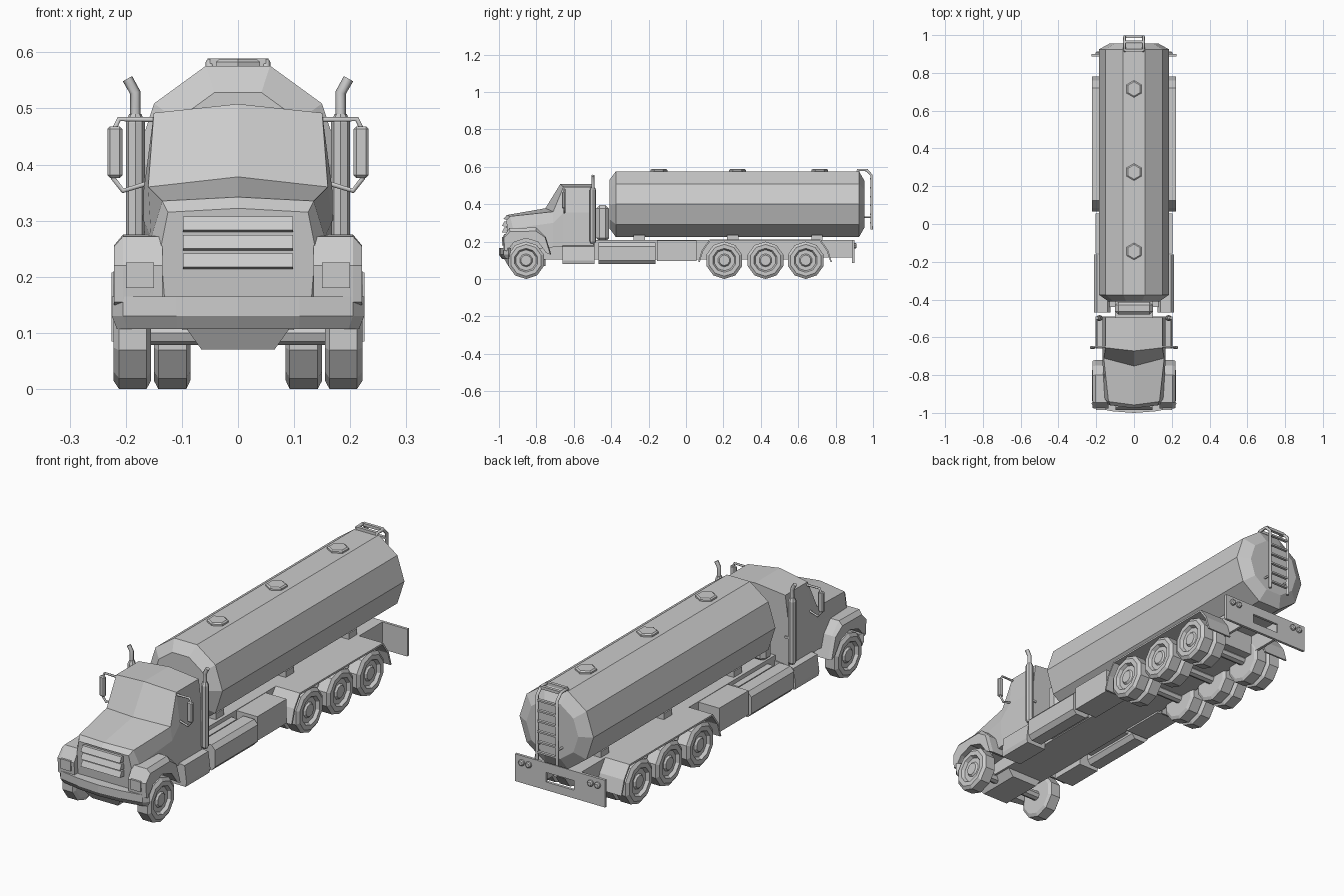
import bpy, bmesh, math

if "Cube" in bpy.data.objects:
    bpy.data.objects.remove(bpy.data.objects["Cube"])


def loft(name, rings):
    """Skin closed rings of points and cap both ends."""
    bm = bmesh.new()
    loops = [[bm.verts.new(p) for p in r] for r in rings]
    n = len(loops[0])
    for a, b in zip(loops, loops[1:]):
        for i in range(n):
            bm.faces.new((a[i], a[(i + 1) % n], b[(i + 1) % n], b[i]))
    bm.faces.new(loops[0])
    bm.faces.new(loops[-1])
    bmesh.ops.recalc_face_normals(bm, faces=bm.faces)
    me = bpy.data.meshes.new(name)
    bm.to_mesh(me)
    bm.free()
    ob = bpy.data.objects.new(name, me)
    bpy.context.collection.objects.link(ob)
    return ob


def box(name, x0, x1, y0, y1, z0, z1, bevel=0):
    ob = loft(name, [[(x0, y0, z), (x1, y0, z), (x1, y1, z), (x0, y1, z)] for z in (z0, z1)])
    if bevel:
        m = ob.modifiers.new("bevel", 'BEVEL')
        m.width = bevel
        m.segments = 1
    return ob


def prism_x(name, pts, x0, x1):
    return loft(name, [[(x, y, z) for y, z in pts] for x in (x0, x1)])


def lathe(name, prof, sides, axis, centre, phase=0.0):
    """Turn (position, radius) pairs about the x, y or z axis."""
    rings = []
    for p, r in prof:
        ring = []
        for i in range(sides):
            a = phase + 2 * math.pi * i / sides
            u, v = r * math.cos(a), r * math.sin(a)
            q = {'x': (p, u, v), 'y': (u, p, v), 'z': (u, v, p)}[axis]
            ring.append(tuple(c + d for c, d in zip(centre, q)))
        rings.append(ring)
    return loft(name, rings)


def tube(name, pts, radius):
    cu = bpy.data.curves.new(name, 'CURVE')
    cu.dimensions = '3D'
    cu.bevel_depth = radius
    cu.bevel_resolution = 1
    cu.use_fill_caps = True
    sp = cu.splines.new('POLY')
    sp.points.add(len(pts) - 1)
    for p, c in zip(sp.points, pts):
        p.co = (*c, 1)
    ob = bpy.data.objects.new(name, cu)
    bpy.context.collection.objects.link(ob)
    return ob


def mirrored(half):
    return half + [(-x, y, z) for x, y, z in reversed(half) if x > 0]


# Ten-sided tank with chamfered ends
lathe("tank", [(-.41, .135), (-.375, .185), (.925, .185), (.955, .13)], 10, 'y', (0, 0, .4))
for y in (-.145, .275, .715):
    lathe("tank_hatch", [(.565, .045), (.583, .045), (.588, .038)], 6, 'z', (0, y, 0), math.pi / 2)

# Rear ladder
for s in (-1, 1):
    x = .05 * s
    tube("ladder_rail", [(x, .915, .568), (x, .92, .583), (x, .965, .583), (x, .992, .555),
                         (x, .992, .265)], .0075)
    tube("ladder_bracket", [(x, .94, .33), (x, .99, .33)], .005)
for k in range(6):
    z = .30 + .047 * k
    box("ladder_rung", -.05, .05, .985, .998, z - .004, z + .004)
for y in (.92, .965):
    box("ladder_top_bar", -.05, .05, y - .007, y + .007, .576, .589)

# Cab and hood in one skin: grille, hood front, windshield base, windshield top, back
cab_sections = [
    [(0, -.975, .322), (.125, -.96, .315), (.138, -.955, .25), (.13, -.955, .15)],
    [(0, -.958, .342), (.135, -.94, .335), (.155, -.925, .27), (.155, -.925, .15)],
    [(0, -.752, .378), (.16, -.71, .36), (.168, -.71, .30), (.166, -.71, .17)],
    [(0, -.672, .508), (.15, -.655, .492), (.168, -.655, .355), (.166, -.655, .17)],
    [(0, -.495, .508), (.15, -.495, .492), (.168, -.495, .355), (.166, -.495, .17)],
]
loft("cab_and_hood", [mirrored(s) for s in cab_sections])

# Grille louvres
for z in (.295, .262, .229):
    prism_x("grille_louvre", [(-.95, z + .012), (-.972, z + .012), (-.984, z - .012), (-.95, z - .016)],
            -.098, .098)

# Bumper and lower valance
rings = []
for z, k in ((.107, .96), (.13, 1), (.165, 1)):
    d = (1 - k) * .4
    rings.append(mirrored([(0, -1 + d, z), (.11, -.992 + d, z), (.205 * k, -.975 + d, z),
                           (.225 * k, -.95, z), (.21 * k, -.935, z), (0, -.935, z)]))
loft("bumper", rings)
loft("valance", [[(-w, y0, z), (w, y0, z), (w, -.75, z), (-w, -.75, z)]
                 for w, y0, z in ((.065, -.95, .07), (.095, -.975, .112))])

# Chassis, open at the rear
box("chassis", -.1, .1, -.92, .7, .105, .208)
box("chassis_deck", -.1, .1, .7, .89, .198, .208)
for s in (-1, 1):
    box("chassis_rail", .088 * s, .1 * s, .7, .89, .115, .2)
for y in (-.25, .25, .7):
    box("tank_cradle", -.085, .085, y - .03, y + .03, .2, .235)

# Rear panel with an opening and lamps
box("rear_panel_top", -.225, .225, .888, .9, .165, .208)
box("rear_panel_bottom", -.225, .225, .888, .9, .085, .122)
for s in (-1, 1):
    box("rear_panel_side", .07 * s, .225 * s, .888, .9, .122, .165)
    for x in (.155, .19):
        lathe("rear_lamp", [(.895, .014), (.908, .014), (.912, .009)], 8, 'y', (x * s, 0, .178))

# Air cleaner behind the cab
box("equipment_cabinet", -.1, .1, -.48, -.412, .2, .395, .018)

# Profiles for the front fender and rear mudguard (y, z)
arch = [(-.855 + .118 * math.cos(math.radians(a)), .1 + .118 * math.sin(math.radians(a)))
        for a in (20, 55, 90, 125, 155)]
guard = [(.065, .09), (.085, .155), (.125, .21), (.72, .21), (.76, .155), (.78, .09)]
inner = [(.772, .09), (.752, .152), (.716, .202), (.129, .202), (.093, .152), (.073, .09)]
tyre = [(.155, .085), (.163, .1), (.212, .1), (.222, .085), (.222, .064),
        (.208, .056), (.208, .035), (.216, .028)]
inner_tyre = [(.085, .085), (.092, .1), (.142, .1), (.15, .085)]

for s in (-1, 1):
    side = "right_" if s > 0 else "left_"
    # Front fender, tapering inward at the front
    prof = [(-.975, .155), (-.978, .22), (-.945, .272), (-.80, .275), (-.75, .225), (-.72, .13)] + arch
    loft(side + "front_fender",
         [[(s * x, y, z) for y, z in prof] for x in (.135, .205)] +
         [[(s * .221, y + (.855 + y) * -.04, z - max(0, z - .22) * .35) for y, z in prof]])
    # Headlamp face on the fender
    box(side + "headlamp", .15 * s, .2 * s, -.984, -.97, .18, .225)

    # Wheels: single front, dual rear
    for y in (-.855, .205, .425, .64):
        c = (0, y, .1)
        lathe(side + "wheel", [(s * p, r) for p, r in tyre], 10, 'x', c, math.pi / 2)
        if y > 0:
            lathe(side + "inner_wheel", [(s * p, r) for p, r in inner_tyre], 10, 'x', c, math.pi / 2)
        lathe(side + "axle", [(0, .022), (s * .16, .022)], 8, 'x', c)

    # Rear mudguard sheet
    prism_x(side + "mudguard", guard + inner, .1 * s, .222 * s)

    # Fuel tank, toolbox and cab step
    octo = [(.125, .1), (.14, .08), (.195, .08), (.213, .1), (.213, .175), (.195, .195),
            (.14, .195), (.125, .175)]
    loft(side + "fuel_tank", [[(s * x, y, z) for x, z in octo] for y in (-.468, -.162)])
    box(side + "fuel_tank_mount", .09 * s, .13 * s, -.44, -.19, .11, .19)
    box(side + "toolbox", .09 * s, .205 * s, -.155, .055, .097, .206)
    step = [(.1, .08), (.2, .08), (.205, .1), (.195, .175), (.1, .185)]
    loft(side + "cab_step", [[(s * x, y, z) for x, z in step] for y in (-.66, -.49)])

    # Exhaust stack
    lathe(side + "exhaust_muffler", [(.19, .011), (.2, .017), (.475, .017), (.49, .011)], 8, 'z',
          (.183 * s, -.498, 0))
    tube(side + "exhaust_pipe", [(.183 * s, -.498, .48), (.183 * s, -.498, .528),
                                 (.197 * s, -.498, .553)], .0095)
    box(side + "exhaust_bracket", .15 * s, .183 * s, -.505, -.49, .3, .31)

    # Mirror on its bracket
    box(side + "mirror", .206 * s, .233 * s, -.662, -.645, .376, .468, .005)
    tube(side + "mirror_bracket", [(.15 * s, -.65, .48), (.212 * s, -.65, .481), (.222 * s, -.65, .46),
                                   (.222 * s, -.65, .375), (.205 * s, -.65, .353),
                                   (.16 * s, -.65, .367)], .005)
